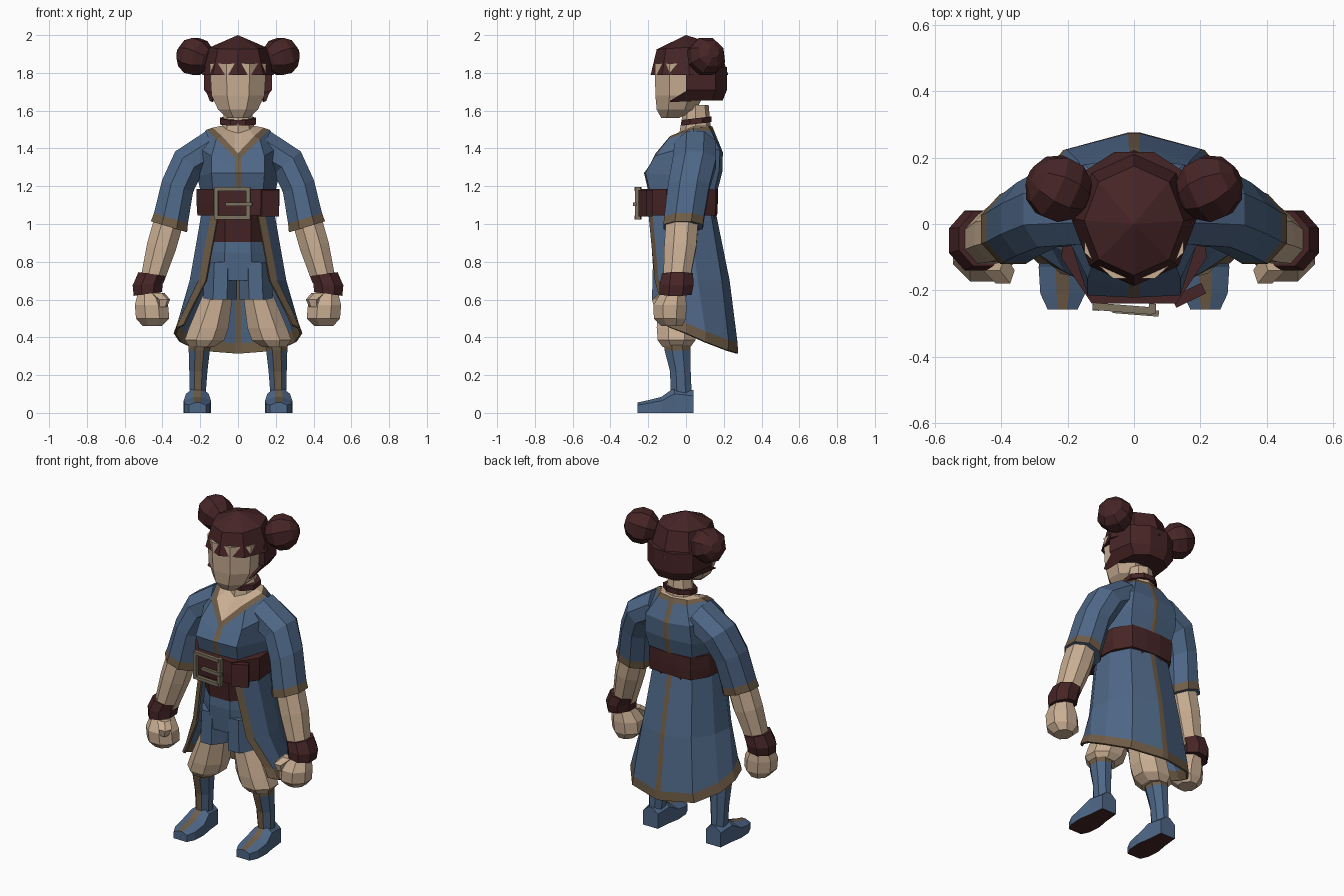
import bpy, bmesh, math
from mathutils import Vector


def material(name, r, g, b):
    m = bpy.data.materials.new(name)
    m.diffuse_color = (r, g, b, 1)
    return m


BLUE = material("blue cloth", 0.076, 0.135, 0.24)
SKIN = material("skin", 0.58, 0.42, 0.29)
DARK = material("dark red", 0.062, 0.018, 0.019)
TRIM = material("brown trim", 0.16, 0.108, 0.062)
METAL = material("buckle metal", 0.2, 0.17, 0.115)


def loft(name, rings, mats, rule=None, closed=True, mirror=False, thick=0):
    """Skin a list of point rings; rule(row, column) picks the material."""
    bm = bmesh.new()
    rows = [[bm.verts.new(p) for p in r] for r in rings]
    n = len(rows[0])
    for i in range(len(rows) - 1):
        for j in range(n if closed else n - 1):
            k = (j + 1) % n
            f = bm.faces.new((rows[i][j], rows[i][k], rows[i + 1][k], rows[i + 1][j]))
            f.material_index = rule(i, j) if rule else 0
    if closed:
        bm.faces.new(rows[0])
        bm.faces.new(rows[-1])
    bmesh.ops.remove_doubles(bm, verts=bm.verts, dist=0.0015)
    bmesh.ops.recalc_face_normals(bm, faces=bm.faces)
    me = bpy.data.meshes.new(name)
    bm.to_mesh(me)
    bm.free()
    for m in mats:
        me.materials.append(m)
    ob = bpy.data.objects.new(name, me)
    bpy.context.collection.objects.link(ob)
    if mirror:
        mod = ob.modifiers.new("mirror", 'MIRROR')
        mod.use_clip = True
    if thick:
        mod = ob.modifiers.new("thickness", 'SOLIDIFY')
        mod.thickness = thick
        mod.offset = 0
    return ob


def ring(x, y, z, rx, ry, tilt=0, lean=0, n=8, flat=True):
    """Ellipse of points; tilt turns it about y (degrees), lean is z rise per y."""
    t = math.radians(tilt)
    pts = []
    for k in range(n):
        a = -math.pi / 2 + (k - (0.5 if flat else 0)) * 2 * math.pi / n
        s = 1 / math.cos(math.pi / n) if flat else 1
        u, v = rx * s * math.cos(a), ry * s * math.sin(a)
        pts.append((x + u * math.cos(t), y + v, z + u * math.sin(t) + v * lean))
    return pts


def outline(points, z, s=1):
    """Mirror a half outline (front to back) into a full ring at height z."""
    left = [(-x, y) for x, y in reversed(points) if x > 0.001]
    return [(x * s, y * s, z) for x, y in points + left]


def box(name, c, size, mat, turn=0):
    hx, hy, hz = (d / 2 for d in size)
    ob = loft(name, [[(-hx, -hy, z), (hx, -hy, z), (hx, hy, z), (-hx, hy, z)] for z in (-hz, hz)], [mat])
    ob.location = c
    ob.rotation_euler[2] = turn
    return ob


# Head, hair cap and back hair
loft("head", [ring(0, -0.085, 1.56, .055, .045), ring(0, -0.05, 1.605, .105, .105),
              ring(0, -0.035, 1.68, .14, .127), ring(0, -0.03, 1.85, .15, .135)], [SKIN])
loft("hair_cap", [ring(0, 0, 2.0, .0004, .0004, flat=False),
                  ring(0, .01, 1.935, .15, .165, lean=.06, flat=False),
                  ring(0, .018, 1.79, .19, .205, flat=False)], [DARK])
back = [(.18, 0), (.155, .155), (.06, .217)]
loft("back_hair", [outline(back, 1.83), outline(back, 1.71),
                   outline([(.135, .01), (.12, .14), (.05, .195)], 1.655)], [DARK])
loft("hair_lock", [[(.175, .03, 1.72), (.13, .03, 1.70), (.13, .03, 1.65)],
                   [(.15, -.085, 1.652), (.135, -.083, 1.65), (.135, -.083, 1.645)]], [DARK], mirror=True)

# Hair buns with their poles pointing outwards
for s in (1, -1):
    b = loft("hair_bun", [ring(0, 0, .1 * math.cos(a), .098 * math.sin(a) + .0001, .098 * math.sin(a) + .0001)
                          for a in (0.3, .8, 1.35, 1.9, 2.45, 2.85)], [DARK])
    b.location = (s * .228, .107, 1.887)
    b.rotation_euler = Vector((s * .85, .4, .25)).to_track_quat('Z', 'Y').to_euler()

# Neck, chest and jacket body: half rows run front centre -> shoulder -> back centre
body = [
    [(0, -.01, 1.63), (.05, .01, 1.63), (.068, .05, 1.63), (.05, .1, 1.63), (0, .12, 1.63)],
    [(0, -.035, 1.48), (.06, 0, 1.50), (.085, .05, 1.52), (.06, .11, 1.52), (0, .13, 1.52)],
    [(0, -.16, 1.375), (.085, -.085, 1.465), (.135, .04, 1.51), (.09, .12, 1.515), (0, .14, 1.515)],
    [(0, -.18, 1.335), (.115, -.095, 1.45), (.165, .04, 1.50), (.10, .135, 1.49), (0, .15, 1.49)],
    [(0, -.20, 1.30), (.14, -.165, 1.36), (.24, .04, 1.42), (.15, .18, 1.39), (0, .195, 1.38)],
    [(0, -.222, 1.27), (.14, -.215, 1.27), (.215, .02, 1.25), (.16, .175, 1.28), (0, .193, 1.28)],
    [(0, -.19, 1.13), (.13, -.18, 1.13), (.19, 0, 1.13), (.14, .14, 1.13), (0, .155, 1.13)]]
for r in body:
    for at, a, b in ((1, 0, 1), (-1, -1, -2)):      # narrow centre strips for the trim
        p, q = Vector(r[a]), Vector(r[b])
        r.insert(at if at > 0 else len(r) - 1, tuple(p.lerp(q, .016 / abs(q.x))))
loft("jacket_body", body, [BLUE, SKIN, TRIM],
     lambda i, j: 1 if i < 2 else 2 if i == 2 or j in (0, 5) else 0, closed=False, mirror=True)
loft("choker", [ring(0, .055, 1.53, .095, .08, lean=.12), ring(0, .055, 1.56, .095, .08, lean=.12)], [DARK])

# Sleeves, forearms, bracelets and fists
loft("sleeve", [ring(.13, .05, 1.405, .095, .11, 65), ring(.262, .045, 1.325, .092, .115, 40),
                ring(.32, .015, 1.2, .088, .11, 22), ring(.355, -.01, 1.03, .094, .105, 17),
                ring(.365, -.015, .985, .1, .105, 17)], [BLUE, TRIM], lambda i, j: int(i == 3), mirror=True)
loft("forearm", [ring(.365, -.02, 1.02, .078, .085, 17), ring(.405, -.03, .88, .078, .085, 14),
                 ring(.455, -.05, .70, .062, .07, 12)], [SKIN], mirror=True)
loft("bracelet", [ring(.455, -.045, .735, .073, .082, 8), ring(.478, -.05, .68, .08, .09, -4),
                  ring(.478, -.055, .63, .075, .085, -8)], [DARK], mirror=True)
loft("fist", [ring(.472, -.065, .65, .055, .06), ring(.458, -.085, .57, .088, .088),
              ring(.452, -.085, .50, .088, .085), ring(.455, -.075, .46, .05, .055)], [SKIN], mirror=True)
loft("thumb", [ring(.43, -.11, .635, .035, .03, n=5), ring(.395, -.15, .60, .03, .03, n=5),
               ring(.40, -.15, .56, .02, .02, n=5)], [SKIN], mirror=True)

# Belt, sash and buckle
belt = [(.125, -.235), (.215, -.1), (.2, .06), (.14, .155), (.05, .165)]
loft("belt", [outline(belt, 1.045, 1.0), outline(belt, 1.11, 1.02), outline(belt, 1.185, 1.02)], [DARK])
box("belt_end", (.165, -.215, 1.11), (.1, .035, .14), DARK, .45)
loft("sash", [ring(0, -.02, .905, .165, .162), ring(0, -.02, 1.06, .17, .175)], [DARK])
for c, size in (((-.035, -.255, 1.185), (.18, .022, .02)), ((-.035, -.255, 1.035), (.18, .022, .02)),
                ((.055, -.255, 1.11), (.022, .03, .17)), ((-.115, -.25, 1.11), (.02, .022, .15)),
                ((.005, -.265, 1.105), (.14, .018, .02))):
    box("buckle_bar", c, size, METAL, -.08)

# Shorts, trousers and boots
loft("shorts_hip", [ring(0, -.02, 1.0, .15, .15), ring(0, -.03, .85, .17, .15),
                    ring(0, -.04, .70, .17, .13)], [BLUE])
loft("shorts_leg", [ring(.09, -.045, .80, .085, .13), ring(.095, -.05, .60, .09, .13)], [BLUE], mirror=True)
loft("trouser_leg", [ring(.1, -.05, .65, .075, .1), ring(.155, -.05, .45, .105, .105),
                     ring(.178, -.05, .385, .105, .1), ring(.19, -.05, .35, .065, .075)], [SKIN], mirror=True)
loft("boot_shaft", [ring(.2, -.05, .40, .065, .072), ring(.205, -.045, .33, .056, .068),
                    ring(.21, -.03, .22, .048, .055), ring(.213, -.025, .10, .042, .055)],
     [BLUE, TRIM], lambda i, j: int(i == 0 or j == 0), mirror=True)


def foot(y, w, h):
    return [(.215 + a * w, y, b * h) for a, b in
            ((-.5, 0), (.5, 0), (.5, .75), (.14, 1), (-.14, 1), (-.5, .75))]


loft("boot_foot", [foot(.04, .1, .12), foot(-.06, .12, .135), foot(-.13, .145, .085),
                   foot(-.21, .135, .065), foot(-.258, .09, .055)], [BLUE, DARK, TRIM],
     lambda i, j: 1 if j == 0 else 2 if j == 3 and i > 0 else 0, mirror=True)

# Coat tail: half rows run back centre -> side -> front opening
coat = [
    [(0, .15, 1.07), (.015, .15, 1.07), (.13, .125, 1.07), (.185, .02, 1.07), (.185, -.09, 1.07),
     (.135, -.175, 1.07), (.1, -.195, 1.07)],
    [(0, .225, .7), (.015, .225, .7), (.165, .185, .7), (.235, .06, .7), (.25, -.06, .7),
     (.205, -.14, .7), (.168, -.16, .7)],
    [(0, .267, .37), (.017, .267, .37), (.2, .22, .385), (.29, .1, .43), (.315, 0, .475),
     (.295, -.08, .51), (.255, -.115, .53)],
    [(0, .27, .315), (.017, .27, .315), (.21, .218, .33), (.305, .1, .375), (.335, 0, .42),
     (.32, -.08, .45), (.285, -.115, .465)]]
loft("coat_tail", coat, [BLUE, TRIM], lambda i, j: int(i == 2 or j in (0, 5)),
     closed=False, mirror=True, thick=.012)
